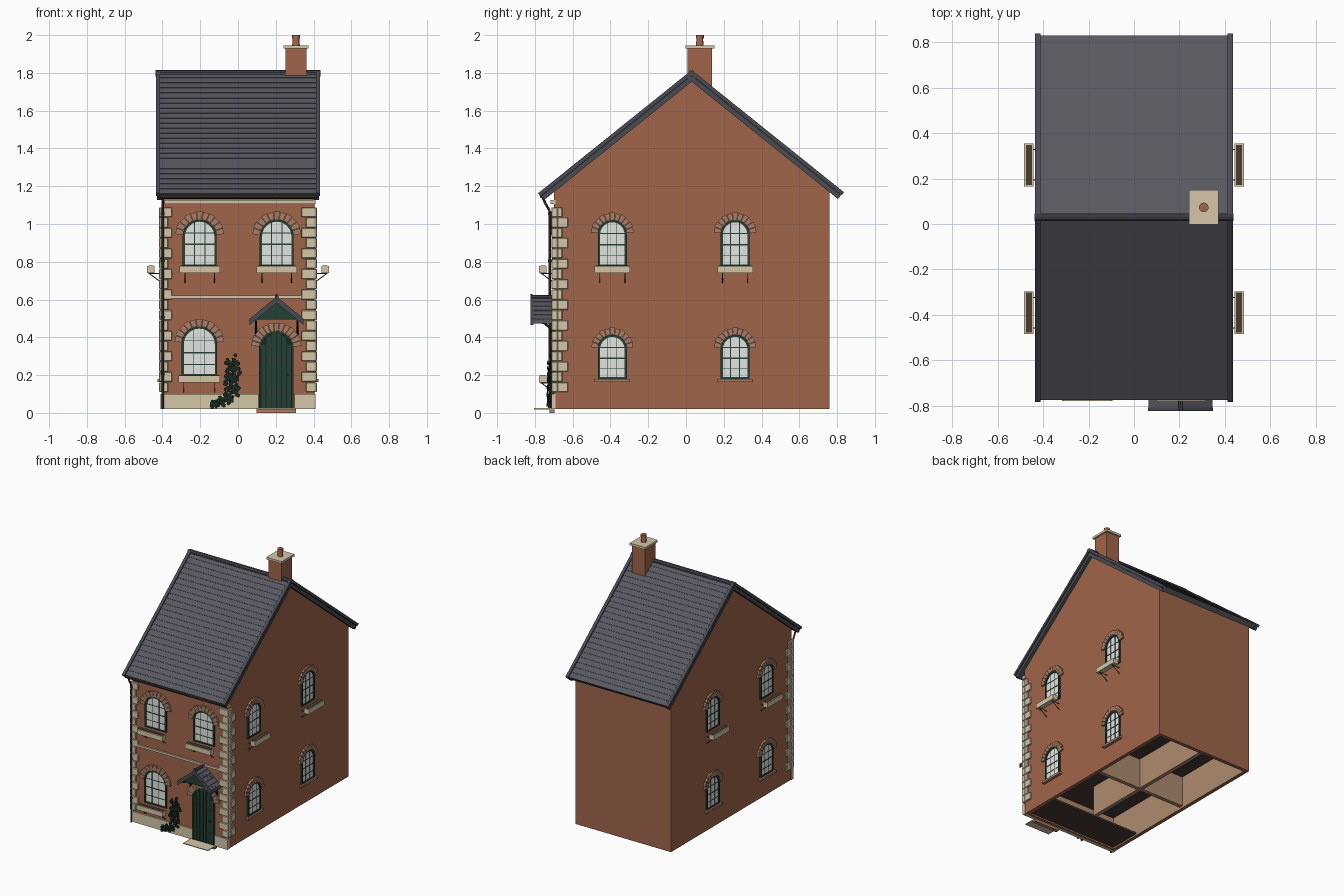
import bpy, bmesh, math, random
from mathutils import Vector

if "Cube" in bpy.data.objects:
    bpy.data.objects.remove(bpy.data.objects["Cube"])

random.seed(4)
COLORS = {
    "brick": (0.355, 0.13, 0.07), "arch_brick": (0.40, 0.21, 0.135),
    "slate": (0.098, 0.098, 0.119), "dark_slate": (0.068, 0.07, 0.086),
    "stone": (0.66, 0.57, 0.395), "door_green": (0.017, 0.05, 0.033),
    "ivy_green": (0.009, 0.022, 0.015), "pale_glass": (0.76, 0.78, 0.76),
    "dark_brown": (0.065, 0.045, 0.032), "interior_tan": (0.42, 0.26, 0.16),
}
MATS = {}
for key, rgb in COLORS.items():
    MATS[key] = bpy.data.materials.new(key)
    MATS[key].diffuse_color = (*rgb, 1)

# Wall frames: (along wall, height, outward) to world
WX, YF, YB, YR = 0.405, -0.70, 0.76, 0.03
front = lambda u, v, d: (u, YF - d, v)
right = lambda u, v, d: (WX + d, u, v)
left = lambda u, v, d: (-WX - d, u, v)
world = lambda u, v, d: (u, d, v)


def prism(bm, pts, d0, d1, to=front):
    a = [bm.verts.new(to(u, v, d0)) for u, v in pts]
    b = [bm.verts.new(to(u, v, d1)) for u, v in pts]
    bm.faces.new(a)
    bm.faces.new(b[::-1])
    for i in range(len(pts)):
        j = (i + 1) % len(pts)
        bm.faces.new((a[j], a[i], b[i], b[j]))


def box(bm, u0, u1, v0, v1, d0, d1, to=front):
    prism(bm, [(u0, v0), (u1, v0), (u1, v1), (u0, v1)], d0, d1, to)


def ring(bm, outer, inner, d0, d1, to):
    loops = [[bm.verts.new(to(u, v, d)) for u, v in p]
             for p, d in ((outer, d0), (outer, d1), (inner, d1), (inner, d0))]
    n = len(outer)
    for k in range(4):
        p, q = loops[k], loops[(k + 1) % 4]
        for i in range(n):
            j = (i + 1) % n
            bm.faces.new((p[i], p[j], q[j], q[i]))


def rod(bm, p, q, r=0.004, sides=6, r2=None):
    p, q = Vector(p), Vector(q)
    rot = (q - p).to_track_quat('Z', 'Y').to_matrix().to_4x4()
    rot.translation = (p + q) / 2
    bmesh.ops.create_cone(bm, cap_ends=True, segments=sides, radius1=r,
                          radius2=r2 or r, depth=(q - p).length, matrix=rot)


def finish(bm, name, mat, smooth=False):
    bmesh.ops.recalc_face_normals(bm, faces=bm.faces[:])
    me = bpy.data.meshes.new(name)
    bm.to_mesh(me)
    bm.free()
    me.materials.append(MATS[mat])
    ob = bpy.data.objects.new(name, me)
    bpy.context.collection.objects.link(ob)
    if smooth:
        bpy.context.view_layer.objects.active = ob
        ob.select_set(True)
        bpy.ops.object.shade_smooth_by_angle()
        ob.select_set(False)
    return ob


def arch(c, hw, z0, spring, n=12):
    return [(c - hw, z0), (c + hw, z0)] + [
        (c + hw * math.cos(math.pi * i / n), spring + hw * math.sin(math.pi * i / n))
        for i in range(n + 1)]


def voussoirs(bm, c, spring, r0, r1, to, n=11):
    for i in range(n):
        a, b = (math.radians(5 + 170 * (i + k) / n) for k in (0.04, 0.96))
        r = r1 + 0.003 * (i % 2)
        prism(bm, [(c + q * math.cos(t), spring + q * math.sin(t))
                   for q, t in ((r0, a), (r, a), (r, b), (r0, b))], -0.005, 0.014, to)


# Brick shell, open underneath
bm = bmesh.new()
prism(bm, [(YF, 0.02), (YB, 0.02), (YB, 1.175), (YR, 1.76), (YF, 1.175)],
      -2 * WX, 0, right)
bmesh.ops.recalc_face_normals(bm, faces=bm.faces[:])
bm.normal_update()
bmesh.ops.delete(bm, geom=[f for f in bm.faces if f.normal.z < -0.9], context='FACES_ONLY')
walls = finish(bm, "brick_walls", "brick")
walls.data.materials.append(MATS["interior_tan"])
sol = walls.modifiers.new("thickness", 'SOLIDIFY')
sol.thickness, sol.offset, sol.material_offset = 0.04, -1, 1

# Dark floors and tan partitions inside
bm = bmesh.new()
box(bm, -0.37, 0.37, 0.26, 0.29, -0.665, 0.725, world)
box(bm, -0.37, 0.37, 0.025, 0.04, -0.665, -0.42, world)
finish(bm, "inner_floors", "dark_brown")
bm = bmesh.new()
box(bm, -0.37, 0.37, 0.03, 0.27, 0.05, 0.08, world)
box(bm, -0.015, 0.015, 0.03, 0.27, -0.42, 0.725, world)
finish(bm, "room_partitions", "interior_tan")

# Windows: wall, centre, half width, bottom, spring line, arch radius, has window box
WINDOWS = [(front, -0.203, 0.09, 0.775, 0.934, 0.130, True),
           (front, 0.205, 0.09, 0.775, 0.934, 0.130, True),
           (front, -0.205, 0.094, 0.195, 0.364, 0.132, True)]
for side in (right, left):
    for c in (-0.39, 0.26):
        WINDOWS += [(side, c, 0.077, 0.775, 0.944, 0.114, True),
                    (side, c, 0.077, 0.18, 0.337, 0.112, False)]
glass, frame, bars, arches, sills, troughs, brackets, ledges = (bmesh.new() for _ in range(8))
for to, c, hw, z0, sp, r1, boxed in WINDOWS:
    prism(glass, arch(c, hw - 0.006, z0, sp), -0.005, 0.004, to)
    ring(frame, arch(c, hw, z0, sp), arch(c, hw - 0.012, z0 + 0.010, sp), -0.005, 0.010, to)
    top = sp + hw - 0.01
    for k in (-1, 1):
        u = c + k * hw * 0.31
        box(bars, u - 0.002, u + 0.002, z0, top - 0.006, 0, 0.006, to)
    for k, t in enumerate((0.24, 0.49, 0.74)):
        v, h = z0 + t * (top - z0), 0.0035 if k == 1 else 0.002
        box(bars, c - hw + 0.008, c + hw - 0.008, v - h, v + h, 0, 0.006, to)
    voussoirs(arches, c, sp, hw + 0.001, r1, to)
    w = hw + 0.017
    if boxed:
        # Trough held off the wall on iron brackets
        box(sills, c - w, c + w, z0 - 0.035, z0 + 0.002, 0.038, 0.078, to)
        box(troughs, c - w + 0.006, c + w - 0.006, z0, z0 + 0.005, 0.043, 0.070, to)
        for k in (-1, 1):
            u = c + k * hw * 0.87
            rod(brackets, to(u, z0 - 0.037, 0), to(u, z0 - 0.037, 0.07), 0.0025)
            rod(brackets, to(u, z0 - 0.085, 0), to(u, z0 - 0.037, 0.065), 0.0025)
    else:
        box(ledges, c - w, c + w, z0 - 0.017, z0, -0.005, 0.022, to)

# Arched plank door with dark joints and straps
D = 0.203
voussoirs(arches, D, 0.342, 0.092, 0.134, front, 13)
ring(frame, arch(D, 0.092, 0.02, 0.342), arch(D, 0.08, 0.025, 0.342), -0.005, 0.016, front)
bm = bmesh.new()
prism(bm, arch(D, 0.085, 0.02, 0.342), -0.005, 0.006)
finish(bm, "door_joints", "ivy_green")
bm = bmesh.new()
for i in range(6):
    u = D - 0.081 + i * 0.027
    t = 0.342 + math.sqrt(max(0, 0.083 ** 2 - max(abs(u - D), abs(u + 0.027 - D)) ** 2))
    box(bm, u + 0.0025, u + 0.0245, 0.022, t, 0, 0.011)
finish(bm, "plank_door", "door_green")
for v in (0.11, 0.28):
    box(brackets, D - 0.078, D + 0.06, v - 0.003, v + 0.003, 0, 0.014)
rod(brackets, front(D + 0.06, 0.2, 0), front(D + 0.06, 0.2, 0.025), 0.006)
finish(glass, "window_glass", "pale_glass")
finish(frame, "window_and_door_frames", "door_green")
finish(bars, "glazing_bars", "door_green")
finish(arches, "brick_arches", "arch_brick")
finish(sills, "window_boxes", "stone")
finish(troughs, "window_box_fill", "dark_brown")
finish(brackets, "iron_brackets", "dark_brown")
finish(ledges, "lower_side_sills", "arch_brick")

# Stone plinth, string course, cornice and doorstep
bm = bmesh.new()
box(bm, -0.41, D - 0.095, 0.02, 0.10, -0.01, 0.012)
box(bm, D + 0.095, 0.41, 0.02, 0.10, -0.01, 0.012)
box(bm, -0.36, 0.345, 0.606, 0.622, -0.01, 0.012)
box(bm, -0.39, 0.41, 1.105, 1.128, -0.01, 0.018)
box(bm, D - 0.105, D + 0.105, 0.019, 0.025, -0.005, 0.105)
finish(bm, "stone_bands_and_step", "stone")
bm = bmesh.new()
box(bm, D - 0.105, D + 0.105, 0.0, 0.019, -0.005, 0.022)
finish(bm, "step_base", "arch_brick")

# Alternating corner quoins wrapping both front corners
bm = bmesh.new()
for s in (-1, 1):
    for i in range(18):
        z = 0.11 + i * 0.0545
        a, b = (0.075, 0.045) if i % 2 else (0.05, 0.076)
        if s < 0:
            a *= 0.8
        x0, x1 = s * (WX - a + 0.005), s * (WX + 0.012)
        box(bm, x0, x1, z, z + 0.052, YF - 0.013, YF + 0.02, world)
        box(bm, s * (WX - 0.01), x1, z, z + 0.052, YF + 0.02, YF + b, world)
ob = finish(bm, "corner_quoins", "stone")
bev = ob.modifiers.new("worn_edges", 'BEVEL')
bev.width, bev.segments = 0.003, 1

# Main roof: slabs, overlapping tile courses and verges
tiles, slabs, trim = bmesh.new(), bmesh.new(), bmesh.new()
ridge = Vector((YR, 1.797))
for eave in (Vector((-0.768, 1.157)), Vector((0.822, 1.162))):
    along = ridge - eave
    L = along.length
    along.normalize()
    nrm = Vector((-along.y, along.x))
    if nrm.y < 0:
        nrm = -nrm

    def slope(t, h, x):
        p = eave + along * t + nrm * h
        return (x, p.x, p.y)
    box(slabs, 0, L, -0.03, 0.001, -0.42, 0.42, slope)
    rows = 24
    pitch = L / rows
    for r in range(rows):
        a, b = r * pitch - 0.002, min(L, (r + 1) * pitch)
        prism(tiles, [(a, 0), (a, 0.0075), (b, 0.004), (b, 0)], -0.42, 0.42, slope)
    for s in (-1, 1):
        box(trim, -0.005, L, -0.034, -0.008, s * 0.40, s * 0.428, slope)
        box(trim, -0.008, L, -0.006, 0.014, s * 0.412, s * 0.435, slope)
finish(slabs, "roof_slabs", "dark_slate")
finish(tiles, "roof_tiles", "slate")
rod(trim, (-0.438, YR, 1.797), (0.438, YR, 1.797), 0.017, 10)
finish(trim, "roof_verges_and_ridge", "dark_slate")

# Front gutter and downpipe
bm = bmesh.new()
rod(bm, (-0.42, -0.762, 1.147), (0.42, -0.762, 1.147), 0.012, 10)
P = [(-0.398, -0.76, 1.145), (-0.398, -0.745, 1.11), (-0.398, -0.722, 1.07), (-0.398, -0.722, 0.02)]
for p, q in zip(P, P[1:]):
    rod(bm, p, q, 0.0065, 10)
for z in (0.2, 0.5, 0.8, 1.05):
    rod(bm, (-0.398, -0.722, z), (-0.398, -0.722, z + 0.012), 0.009, 10)
finish(bm, "gutter_and_downpipe", "dark_brown", True)

# Gabled porch canopy: tiled slopes, green gable, curved braces
bm, edge, brace = bmesh.new(), bmesh.new(), bmesh.new()
CX = 0.205
for s in (-1, 1):
    def pitch_pts(a, b, h0, h1):
        f = lambda t, h: (CX + s * 0.14 * t, 0.607 - 0.115 * t + h)
        return [f(a, h0), f(b, h0), f(b, h1), f(a, h1)]
    prism(bm, pitch_pts(0, 1, -0.018, 0.0), 0, 0.112)
    for r in range(5):
        for c in range(4):
            q = pitch_pts(r / 5, (r + 1) / 5 + 0.01, 0, 0.003)
            q[2] = (q[2][0], q[2][1] + 0.004)
            prism(bm, q, 0.002 + c * 0.027, 0.028 + c * 0.027)
    prism(edge, pitch_pts(0, 1.02, -0.025, 0.009), 0.108, 0.122)
    B = [(0.003, 0.41), (0.015, 0.445), (0.05, 0.475), (0.10, 0.487)]
    for p, q in zip(B, B[1:]):
        rod(brace, front(CX + s * 0.11, p[1], p[0]), front(CX + s * 0.11, q[1], q[0]), 0.006)
    rod(brace, front(CX + s * 0.11, 0.41, 0.004), front(CX + s * 0.11, 0.49, 0.004), 0.006)
rod(edge, front(CX, 0.612, 0), front(CX, 0.612, 0.122), 0.011, 8)
rod(edge, front(CX, 0.60, 0.118), front(CX, 0.63, 0.118), 0.006, 6)
finish(bm, "porch_roof", "slate")
finish(edge, "porch_edges", "dark_slate")
finish(brace, "porch_braces", "ivy_green")
bm = bmesh.new()
prism(bm, [(CX - 0.105, 0.495), (CX + 0.105, 0.495), (CX, 0.585)], 0.088, 0.10)
finish(bm, "porch_gable", "door_green")

# Chimney stack, cap and pot
bm = bmesh.new()
box(bm, 0.252, 0.362, 1.68, 1.93, 0.008, 0.137, world)
rod(bm, (0.307, 0.073, 1.94), (0.307, 0.073, 1.985), 0.021, 16, 0.017)
rod(bm, (0.307, 0.073, 1.983), (0.307, 0.073, 2.0), 0.021, 16)
finish(bm, "chimney_stack_and_pot", "brick", True)
bm = bmesh.new()
box(bm, 0.242, 0.372, 1.928, 1.945, -0.003, 0.15, world)
finish(bm, "chimney_cap", "stone")

# Climbing ivy: stem with scattered leaves
bm = bmesh.new()
S = [(-0.12, 0.04), (-0.07, 0.06), (-0.03, 0.11), (-0.045, 0.17), (-0.02, 0.22), (-0.03, 0.29)]
for (u0, v0), (u1, v1) in zip(S, S[1:]):
    rod(bm, front(u0, v0, 0.014), front(u1, v1, 0.014), 0.004, 5)
    for i in range(30):
        t, r = random.random(), random.uniform(0.008, 0.013)
        sp = 0.035
        u = u0 + (u1 - u0) * t + random.uniform(-sp, sp)
        v = max(0.03, v0 + (v1 - v0) * t + random.uniform(-0.02, 0.02))
        d = random.uniform(0.012, 0.034)
        prism(bm, [(u + r * math.cos(k * 1.2566 + t), v + r * math.sin(k * 1.2566 + t))
                   for k in range(5)], d, d + 0.004)
finish(bm, "climbing_ivy", "ivy_green")

for m in bpy.data.materials:
    if m.users and not m.is_grease_pencil:
        m.use_nodes = True
        m.node_tree.nodes["Principled BSDF"].inputs["Base Color"].default_value = m.diffuse_color
